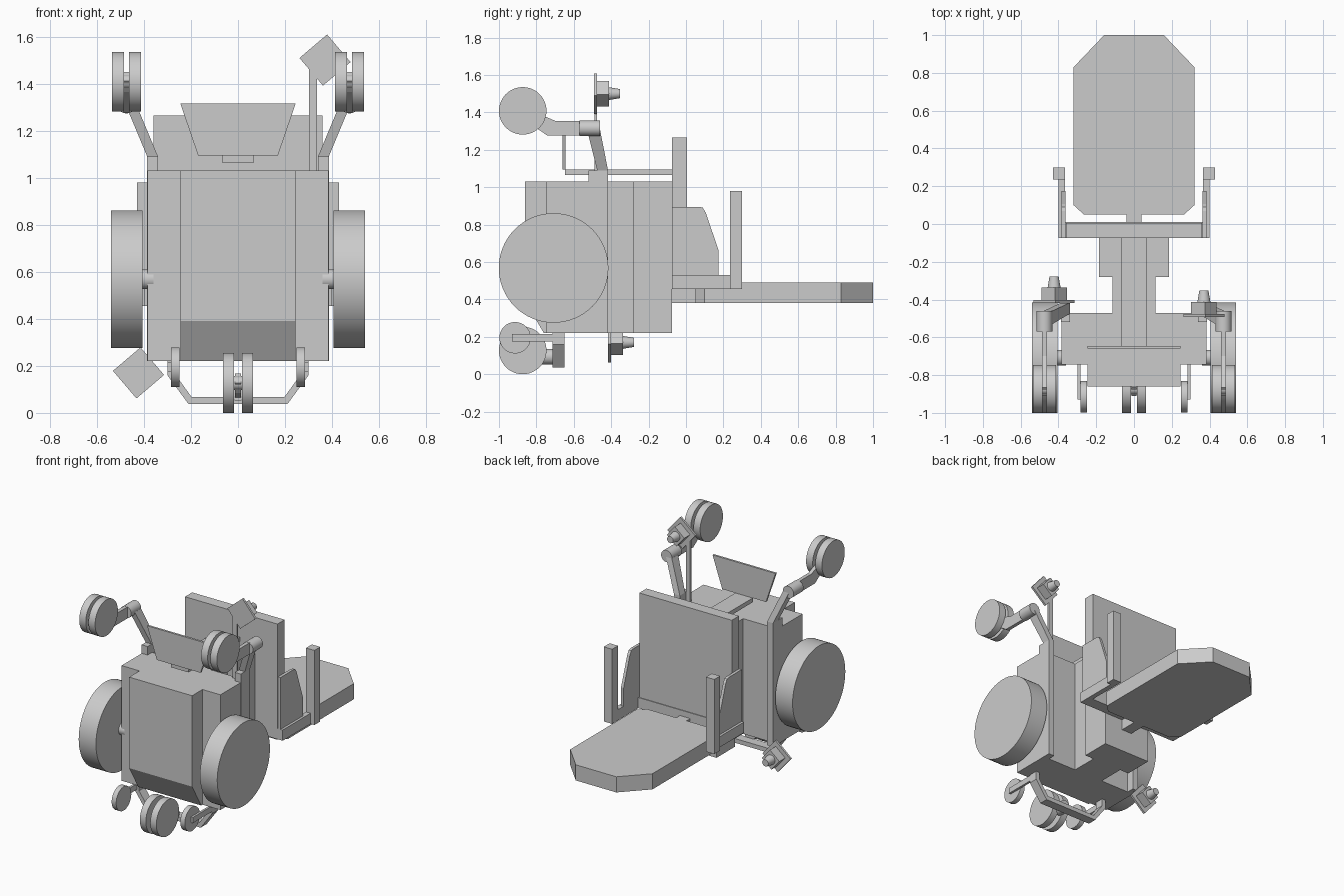
import bpy, bmesh, math
from mathutils import Matrix, Vector

old = bpy.data.objects.get("Cube")
if old:
    bpy.data.objects.remove(old, do_unlink=True)

GREY = (0.6, 0.6, 0.6, 1)
mat = bpy.data.materials.new("plain grey")
mat.use_nodes = True
mat.diffuse_color = GREY
mat.node_tree.nodes["Principled BSDF"].inputs["Base Color"].default_value = GREY


def finish(name, bm, smooth=False):
    bmesh.ops.recalc_face_normals(bm, faces=bm.faces)
    me = bpy.data.meshes.new(name)
    bm.to_mesh(me)
    bm.free()
    me.materials.append(mat)
    ob = bpy.data.objects.new(name, me)
    bpy.context.collection.objects.link(ob)
    if smooth:
        bpy.ops.object.select_all(action='DESELECT')
        ob.select_set(True)
        bpy.context.view_layer.objects.active = ob
        bpy.ops.object.shade_smooth_by_angle(angle=math.radians(35))
    return ob


def loft(name, low, high):
    """Solid between two matching rings of points."""
    bm = bmesh.new()
    a = [bm.verts.new(p) for p in low]
    b = [bm.verts.new(p) for p in high]
    bm.faces.new(a)
    bm.faces.new(b)
    for i in range(len(a)):
        j = (i + 1) % len(a)
        bm.faces.new((a[i], a[j], b[j], b[i]))
    return finish(name, bm)


def prism(name, axis, outline, lo, hi):
    """Extrude a 2D outline along an axis (0, 1 or 2)."""
    def put(p, d):
        v = list(p)
        v.insert(axis, d)
        return v
    return loft(name, [put(p, lo) for p in outline], [put(p, hi) for p in outline])


def box(name, x, y, z):
    rect = [(x[0], y[0]), (x[1], y[0]), (x[1], y[1]), (x[0], y[1])]
    return prism(name, 2, rect, *z)


def rod(name, axis, centre, r, length, r2=None, sides=48):
    """Cylinder or cone along an axis, r at the low end and r2 at the high end."""
    bm = bmesh.new()
    turn = Vector((0, 0, 1)).rotation_difference(Vector(axis)).to_matrix().to_4x4()
    bmesh.ops.create_cone(bm, cap_ends=True, segments=sides, radius1=r,
                          radius2=r if r2 is None else r2, depth=length,
                          matrix=Matrix.Translation(centre) @ turn)
    return finish(name, bm, True)


X, Y = (1, 0, 0), (0, 1, 0)

# hull: sloped nose, wide middle, narrow neck and rear column
prism("hull_nose", 0, [(-0.86, 1.03), (-0.86, 0.39), (-0.76, 0.22),
                       (-0.74, 0.22), (-0.74, 1.03)], -0.245, 0.245)
box("hull_middle", (-0.385, 0.385), (-0.745, -0.47), (0.22, 1.03))
box("hull_neck", (-0.115, 0.115), (-0.47, -0.28), (0.22, 1.03))
box("hull_column", (-0.185, 0.185), (-0.28, -0.075), (0.22, 1.03))

# control panel on its bar
box("panel_bar", (-0.067, 0.067), (-0.647, -0.07), (1.065, 1.095))
prism("control_panel", 1, [(-0.17, 1.095), (0.17, 1.095), (0.245, 1.315),
                           (-0.245, 1.315)], -0.66, -0.645)

# backrest, cross bar and deck
box("backrest", (-0.36, 0.36), (-0.075, 0.005), (0.53, 1.265))
box("cross_bar", (-0.4, 0.4), (-0.075, 0.01), (0.455, 0.53))
box("deck_link", (-0.04, 0.04), (-0.075, 0.06), (0.38, 0.49))
half = [(0.265, 0.05), (0.32, 0.1), (0.32, 0.83), (0.158, 1.0)]
prism("deck", 2, half + [(-x, y) for x, y in reversed(half)], 0.38, 0.49)


def caster(name, x, z, stem_z, stem_y, stem_len, width, gap, fork):
    """Twin wheel on a thin fork and a round stem."""
    for s in (-1, 1):
        mid = x + s * (gap + width) / 2
        rod(name + "_wheel", X, (mid, -0.873, z), 0.127, width)
    rod(name + "_axle", X, (x, -0.873, z), 0.03, gap + 0.02, sides=24)
    prism(name + "_fork", 0, fork, x - 0.013, x + 0.013)
    rod(name + "_stem", Y, (x, stem_y, stem_z), 0.042, stem_len, sides=24)


for s in (-1, 1):
    def span(a, b):
        return sorted((s * a, s * b))

    # main wheels
    rod("main_wheel", X, (s * 0.472, -0.708, 0.568), 0.293, 0.134, sides=64)
    rod("main_axle", X, (s * 0.39, -0.708, 0.568), 0.042, 0.06, sides=24)

    # side rails, arm panels and end posts
    box("side_rail", span(0.365, 0.4), (-0.075, 0.24), (0.455, 0.53))
    box("end_post", span(0.365, 0.43), (0.235, 0.3), (0.455, 0.98))
    prism("arm_panel", 0, [(-0.075, 0.53), (0.175, 0.53), (0.175, 0.66), (0.105, 0.865),
                           (0.09, 0.89), (0.07, 0.895), (-0.075, 0.895)], *span(0.363, 0.383))

    # raised arms with twin wheels
    box("arm_column", span(0.34, 0.386), (-0.52, -0.417), (0.22, 1.09))
    ring = [(0, 0), (1, 0), (1, 1), (0, 1)]
    loft("raised_arm",
         [(s * (0.34 + 0.046 * u), -0.475 + 0.058 * v, 1.09) for u, v in ring],
         [(s * (0.432 + 0.046 * u), -0.53 + 0.07 * v, 1.31) for u, v in ring])
    caster("raised", s * 0.474, 1.408, 1.315, -0.515, 0.11, 0.051, 0.021,
           [(-0.56, 1.275), (-0.56, 1.355), (-0.7, 1.355), (-0.77, 1.385),
            (-0.865, 1.45), (-0.91, 1.41), (-0.87, 1.365), (-0.74, 1.275)])

    # small guide wheels
    rod("guide_wheel", X, (s * 0.267, -0.914, 0.195), 0.084, 0.035)
    box("guide_arm", span(0.284, 0.3), (-0.93, -0.66), (0.175, 0.215))

# lower frame and centre caster
outer = [(0.3, 0.225), (0.3, 0.16), (0.21, 0.037)]
inner = [(0.197, 0.067), (0.27, 0.168), (0.27, 0.225)]
side = outer + [(-x, z) for x, z in reversed(outer)]
prism("lower_frame", 1, side + [(-x, z) for x, z in reversed(inner)] + inner, -0.715, -0.65)
caster("centre", 0, 0.127, 0.093, -0.745, 0.07, 0.047, 0.034,
       [(-0.76, 0.06), (-0.76, 0.125), (-0.865, 0.168), (-0.91, 0.127), (-0.87, 0.085)])


def lamp(x, y, z):
    """Diamond plate, smaller block and cone facing backwards."""
    def diamond(r):
        return [(x + r * math.cos(a), z + r * math.sin(a))
                for a in (math.pi / 2 * k - 0.08 for k in range(4))]
    prism("lamp_plate", 1, diamond(0.109), y, y + 0.015)
    prism("lamp_block", 1, diamond(0.068), y + 0.015, y + 0.08)
    rod("lamp_cone", Y, (x, y + 0.108, z), 0.035, 0.064, 0.024, 24)


lamp(-0.423, -0.417, 0.17)
lamp(0.37, -0.492, 1.5)
box("lamp_pole", (0.302, 0.335), (-0.49, -0.476), (1.03, 1.5))
